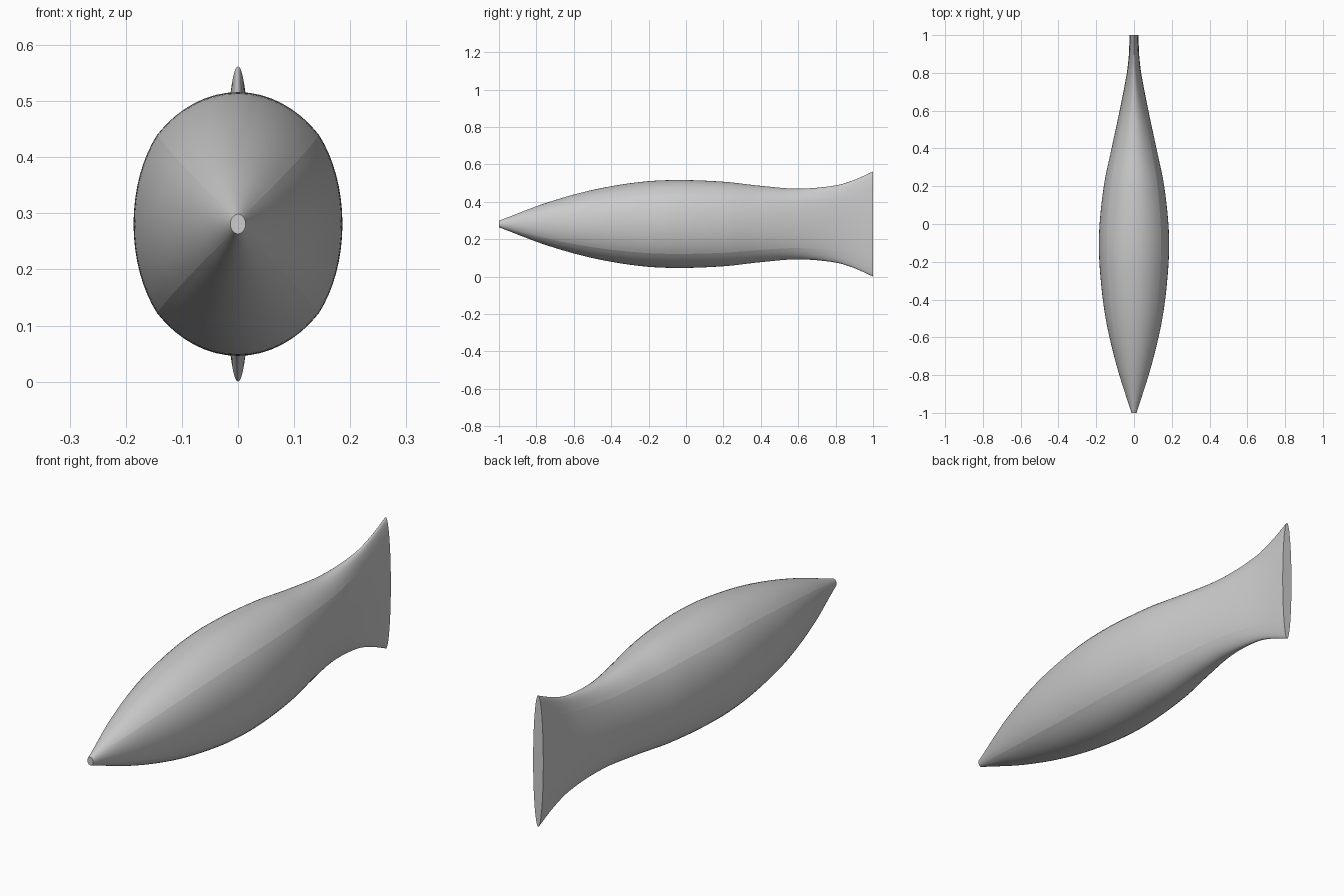
import bpy, bmesh
from math import sin, cos, pi

if "Cube" in bpy.data.objects:
    bpy.data.objects.remove(bpy.data.objects["Cube"])

CENTRE_Z = 0.281
# Stations along the length: y, half width, half height
STATIONS = [(-1.0, 0.0135, 0.0175), (-0.75, 0.092, 0.112), (-0.5, 0.150, 0.182),
            (-0.25, 0.180, 0.224), (-0.05, 0.185, 0.235), (0.2, 0.160, 0.226),
            (0.4, 0.119, 0.204), (0.6, 0.076, 0.189), (0.8, 0.038, 0.206),
            (0.9, 0.027, 0.236), (1.0, 0.024, 0.281)]


def slope(i, k):
    a, b = STATIONS[max(i - 1, 0)], STATIONS[min(i + 1, len(STATIONS) - 1)]
    return (b[k] - a[k]) / (b[0] - a[0])


def profile(y, k):
    """Smooth (Hermite) interpolation of the stations."""
    i = 0
    while i < len(STATIONS) - 2 and y > STATIONS[i + 1][0]:
        i += 1
    p, q = STATIONS[i], STATIONS[i + 1]
    d = q[0] - p[0]
    t = (y - p[0]) / d
    return ((2*t**3 - 3*t**2 + 1) * p[k] + (t**3 - 2*t**2 + t) * d * slope(i, k)
            + (3*t**2 - 2*t**3) * q[k] + (t**3 - t**2) * d * slope(i + 1, k))


def ramp(v):
    v = min(max(v, 0.0), 1.0)
    return v * v * (3 - 2 * v)


ARC = 16      # segments per arc, four arcs around
ROWS = 80     # sections along the length


def section(y):
    """Four shallow arcs meeting at creased corners; plain ellipse at both ends."""
    w, h = profile(y, 1), profile(y, 2)
    e = ramp((y + 1) / 0.2) * ramp((1 - y) / 0.5)
    c = cos(pi / 4)
    cx, cz = w * (c + 0.066 * e), h * (c - 0.027 * e)
    top, side = [], []
    for j in range(ARC):
        a = -pi / 4 + j * pi / 2 / ARC
        s, k = sin(a) / c, (1 - cos(a)) / (1 - c)
        top.append((cx * s, h - (h - cz) * k))
        side.append((w - (w - cx) * k, -cz * s))
    half = top + side
    return half + [(-x, -z) for x, z in half]


# Body: lofted sections with flat end caps
bm = bmesh.new()
rings = []
for r in range(ROWS + 1):
    y = -1 + 2 * r / ROWS
    rings.append([bm.verts.new((x, y, CENTRE_Z + z)) for x, z in section(y)])
n = 4 * ARC
for a, b in zip(rings, rings[1:]):
    for j in range(n):
        k = (j + 1) % n
        bm.faces.new((a[j], a[k], b[k], b[j])).smooth = True
bm.faces.new(rings[0])
bm.faces.new(rings[-1])
bmesh.ops.recalc_face_normals(bm, faces=bm.faces)

# Sharp edges: corner creases and cap rims
for a, b in zip(rings, rings[1:]):
    for j in range(0, n, ARC):
        bm.edges.get((a[j], b[j])).smooth = False
for ring in (rings[0], rings[-1]):
    for j in range(n):
        bm.edges.get((ring[j], ring[(j + 1) % n])).smooth = False

mesh = bpy.data.meshes.new("fish_body")
bm.to_mesh(mesh)
bm.free()
bpy.context.collection.objects.link(bpy.data.objects.new("fish_body", mesh))
